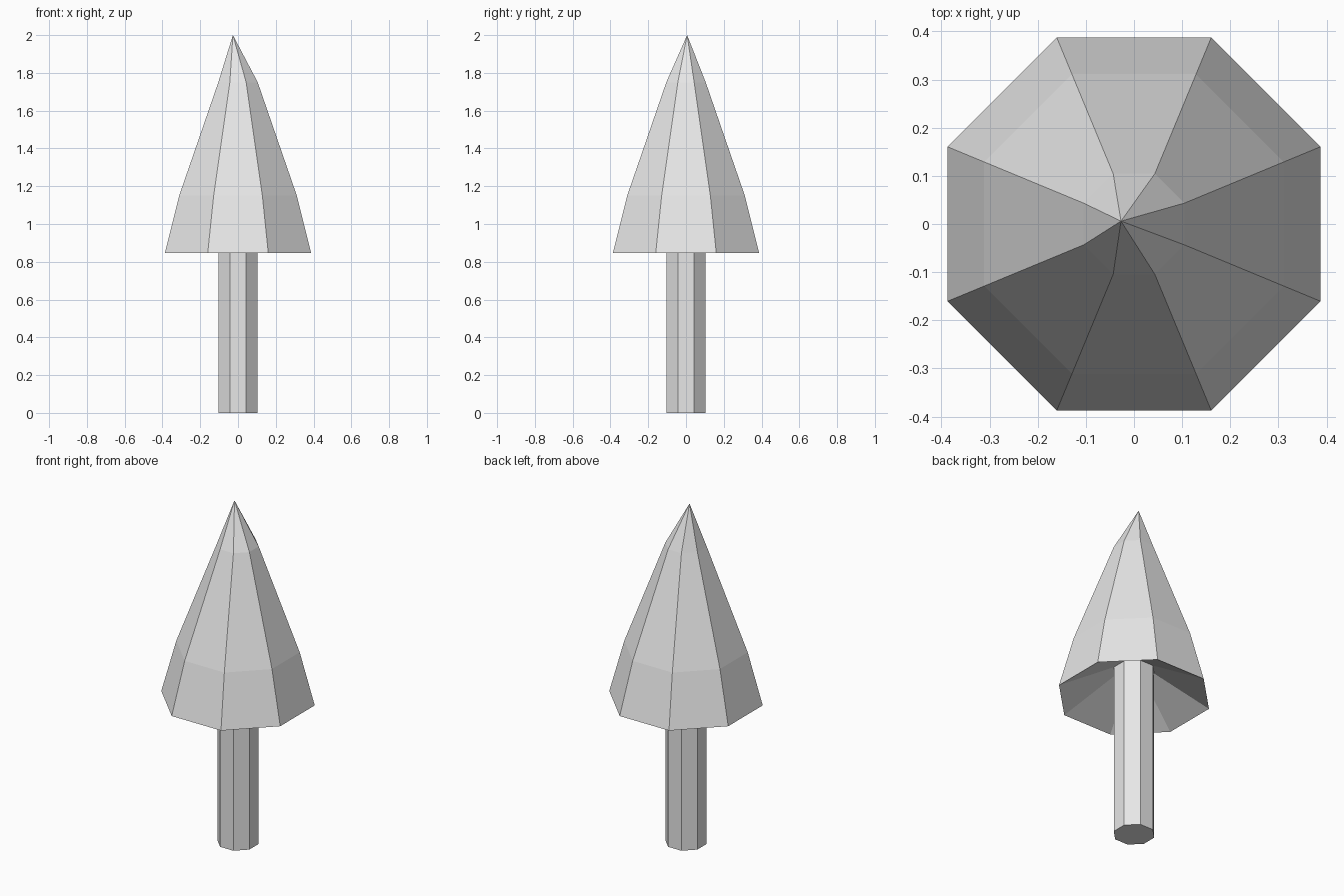
import bpy, bmesh
from math import pi, cos, sin

default_cube = bpy.data.objects.get("Cube")
if default_cube:
    bpy.data.objects.remove(default_cube, do_unlink=True)

SIDES = 8

grey = bpy.data.materials.new("light grey")
grey.use_nodes = True
colour = (0.8, 0.8, 0.8, 1)
grey.diffuse_color = colour
grey.node_tree.nodes["Principled BSDF"].inputs["Base Color"].default_value = colour


def ring(bm, radius, z):
    """Octagon with flat sides facing the axes."""
    angles = [(i + 0.5) * 2 * pi / SIDES for i in range(SIDES)]
    return [bm.verts.new((radius * cos(a), radius * sin(a), z)) for a in angles]


def build(name, profile, tip=None):
    """Loft octagons along a (radius, z) profile, closed by a cap or a tip."""
    bm = bmesh.new()
    rings = [ring(bm, r, z) for r, z in profile]
    for low, high in zip(rings, rings[1:]):
        for i in range(SIDES):
            j = (i + 1) % SIDES
            bm.faces.new((low[i], low[j], high[j], high[i]))
    bm.faces.new(rings[0][::-1])
    last = rings[-1]
    if tip:
        point = bm.verts.new(tip)
        for i in range(SIDES):
            bm.faces.new((last[i], last[(i + 1) % SIDES], point))
    else:
        bm.faces.new(last)
    bmesh.ops.recalc_face_normals(bm, faces=bm.faces)
    mesh = bpy.data.meshes.new(name)
    bm.to_mesh(mesh)
    bm.free()
    mesh.materials.append(grey)
    obj = bpy.data.objects.new(name, mesh)
    bpy.context.collection.objects.link(obj)
    return obj


# Straight trunk reaching up into the hollow underside of the foliage
build("trunk", [(0.113, 0), (0.113, 1.01)])

# Foliage: recessed underside, flared rim, tapering body, off-centre tip
build("foliage",
      [(0.113, 1.01), (0.419, 0.846), (0.337, 1.15), (0.113, 1.75)],
      tip=(-0.027, 0.006, 2))
